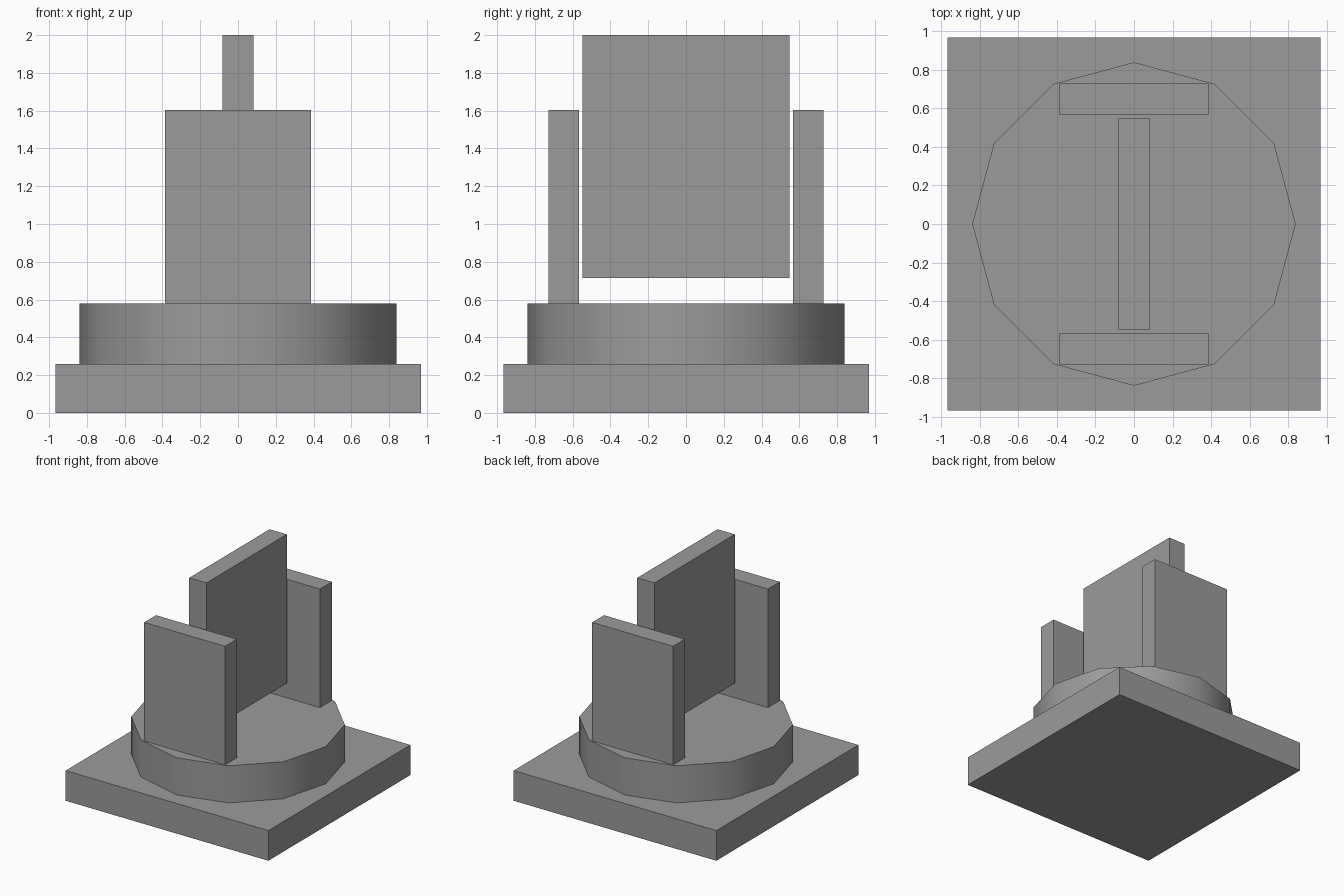
import bpy
import math

if "Cube" in bpy.data.objects:
    bpy.data.objects.remove(bpy.data.objects["Cube"])

grey = bpy.data.materials.new("mid_grey")
grey.diffuse_color = (0.33, 0.33, 0.33, 1)
grey.use_nodes = True
grey.node_tree.nodes["Principled BSDF"].inputs["Base Color"].default_value = grey.diffuse_color


def box(name, x, y, z0, z1, sx, sy):
    """Box centred on x, y with size sx by sy, from height z0 to z1."""
    bpy.ops.mesh.primitive_cube_add(size=1, location=(x, y, (z0 + z1) / 2))
    ob = bpy.context.object
    ob.name = name
    ob.scale = (sx, sy, z1 - z0)
    bpy.ops.object.transform_apply(location=False, rotation=False, scale=True)
    ob.data.materials.append(grey)
    return ob


# Square base slab
box("base_slab", 0, 0, 0, 0.26, 1.935, 1.935)

# Twelve-sided turntable, smooth around its side
bpy.ops.mesh.primitive_cylinder_add(vertices=12, radius=0.838, depth=0.32,
                                    location=(0, 0, 0.42))
disc = bpy.context.object
disc.name = "turntable"
disc.data.materials.append(grey)
bpy.ops.object.shade_smooth_by_angle(angle=math.radians(40))

# Two upright support plates
for name, side in (("front_support", -1), ("back_support", 1)):
    box(name, 0, side * 0.647, 0.58, 1.603, 0.772, 0.162)

# Raised panel held between the supports
box("tilting_panel", 0, 0, 0.715, 2.0, 0.164, 1.096)
